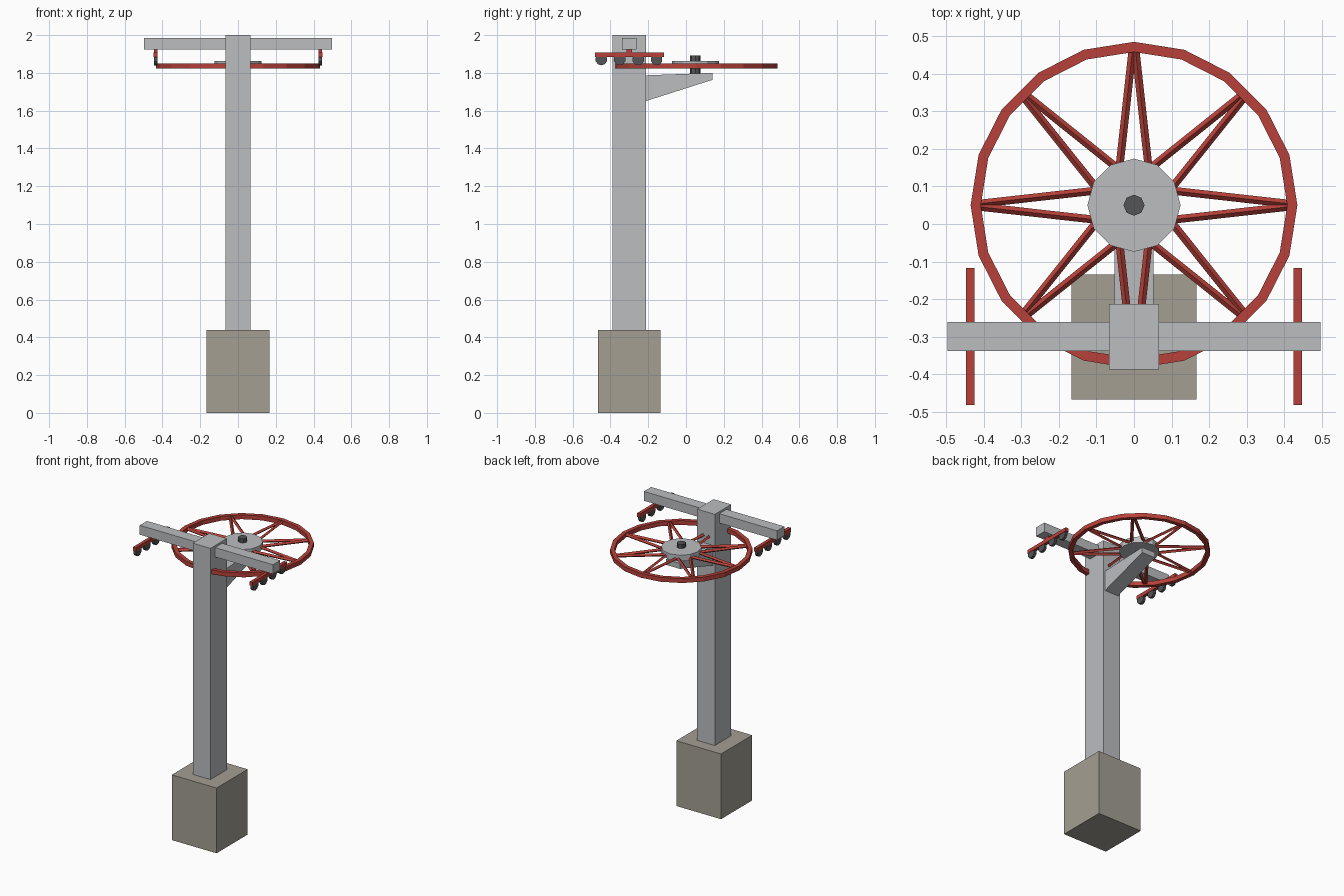
import bpy, bmesh, math
from mathutils import Vector, Matrix

if "Cube" in bpy.data.objects:
    bpy.data.objects.remove(bpy.data.objects["Cube"])


def material(name, color):
    m = bpy.data.materials.new(name)
    m.diffuse_color = (*color, 1)
    m.use_nodes = True
    m.node_tree.nodes["Principled BSDF"].inputs["Base Color"].default_value = m.diffuse_color
    return m


STEEL = material("light_steel", (0.50, 0.51, 0.53))
RED = material("red_paint", (0.48, 0.053, 0.042))
CONCRETE = material("concrete", (0.37, 0.345, 0.29))
DARK = material("dark_metal", (0.09, 0.09, 0.095))


def finish(name, bm, mat):
    bmesh.ops.recalc_face_normals(bm, faces=bm.faces)
    mesh = bpy.data.meshes.new(name)
    bm.to_mesh(mesh)
    bm.free()
    mesh.materials.append(mat)
    ob = bpy.data.objects.new(name, mesh)
    bpy.context.collection.objects.link(ob)
    return ob


def box(name, lo, hi, mat):
    lo, hi = Vector(lo), Vector(hi)
    bm = bmesh.new()
    bmesh.ops.create_cube(bm, size=1, matrix=Matrix.Translation((lo + hi) / 2)
                          @ Matrix.Diagonal((*(hi - lo), 1)))
    return finish(name, bm, mat)


def add_rod(bm, a, b, radius, sides, turn=0.0):
    a, b = Vector(a), Vector(b)
    rot = (b - a).to_track_quat('Z', 'Y').to_matrix().to_4x4()
    bmesh.ops.create_cone(bm, cap_ends=True, segments=sides, radius1=radius,
                          radius2=radius, depth=(b - a).length,
                          matrix=Matrix.Translation((a + b) / 2) @ rot
                          @ Matrix.Rotation(turn, 4, 'Z'))


def rod(name, a, b, radius, sides, mat, turn=0.0):
    bm = bmesh.new()
    add_rod(bm, a, b, radius, sides, turn)
    return finish(name, bm, mat)


# Footing, tower column and cross beam
box("footing", (-0.167, -0.467, 0), (0.167, -0.135, 0.44), CONCRETE)
box("column", (-0.066, -0.388, 0.44), (0.066, -0.213, 2.0), STEEL)
box("cross_beam", (-0.497, -0.338, 1.923), (0.497, -0.261, 1.986), STEEL)

# Tapered bracket carrying the wheel
bm = bmesh.new()
side = [(-0.215, 1.65), (0.14, 1.763), (0.14, 1.80), (-0.215, 1.787)]
face = bm.faces.new([bm.verts.new((-0.052, y, z)) for y, z in side])
ext = bmesh.ops.extrude_face_region(bm, geom=[face])["geom"]
bmesh.ops.translate(bm, vec=(0.104, 0, 0),
                    verts=[v for v in ext if isinstance(v, bmesh.types.BMVert)])
finish("wheel_bracket", bm, STEEL)

# Wheel rim: rectangular section swept round the axle
CY, N = 0.05, 20
bm = bmesh.new()
section = [(0.435, 1.822), (0.435, 1.851), (0.408, 1.851), (0.408, 1.822)]
rings = []
for i in range(N):
    t = 2 * math.pi * i / N
    rings.append([bm.verts.new((r * math.cos(t), CY + r * math.sin(t), z))
                  for r, z in section])
for i in range(N):
    p, q = rings[i], rings[(i + 1) % N]
    for k in range(4):
        bm.faces.new((p[k], q[k], q[(k + 1) % 4], p[(k + 1) % 4]))
finish("wheel_rim", bm, RED)

# Eight pairs of diamond-section spokes meeting at the rim
bm = bmesh.new()


def polar(r, deg):
    t = math.radians(deg)
    return (r * math.cos(t), CY + r * math.sin(t), 1.837)


for i in range(8):
    for s in (-1, 1):
        add_rod(bm, polar(0.112, 45 * i + s * 20), polar(0.41, 45 * i + s * 0.6),
                0.0105, 4)
finish("wheel_spokes", bm, RED)

# Hub and axle
rod("wheel_hub", (0, CY, 1.823), (0, CY, 1.864), 0.124, 12, STEEL)
rod("wheel_axle", (0, CY, 1.785), (0, CY, 1.892), 0.028, 8, DARK)

# Roller assemblies under both beam ends
for label, s in (("left", -1), ("right", 1)):
    x = 0.436 * s
    box(label + "_roller_bar", (x - 0.011, -0.482, 1.883),
        (x + 0.011, -0.117, 1.908), RED)
    box(label + "_hanger", (x - 0.009, -0.315, 1.90),
        (x + 0.009, -0.285, 1.926), RED)
    bm = bmesh.new()
    for i in range(4):
        y = -0.4485 + 0.0977 * i
        add_rod(bm, (x - 0.009, y, 1.871), (x + 0.009, y, 1.871), 0.031, 10)
    finish(label + "_rollers", bm, DARK)
